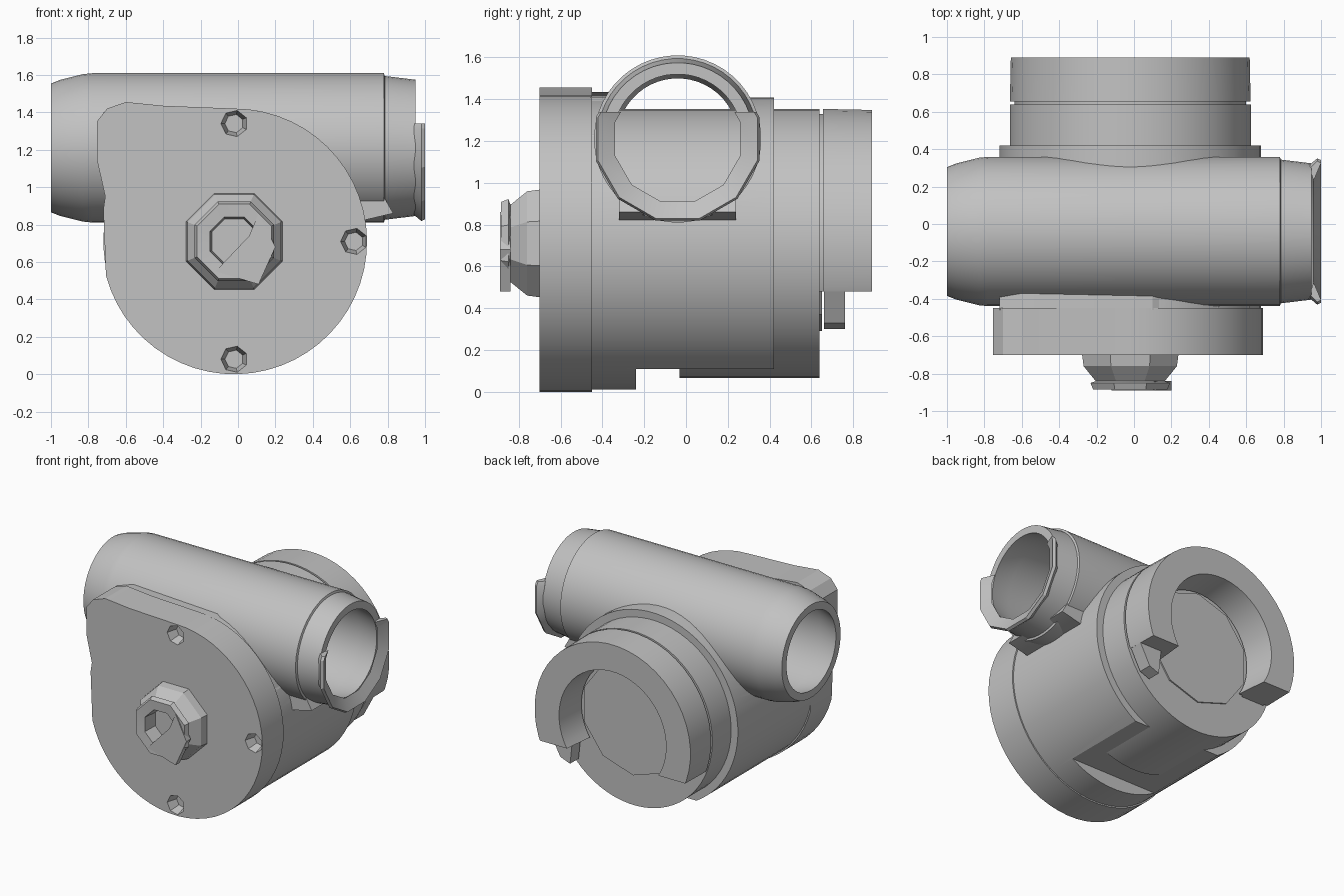
import bpy, bmesh, math
from mathutils import Matrix, Vector

if "Cube" in bpy.data.objects:
    bpy.data.objects.remove(bpy.data.objects["Cube"], do_unlink=True)

metal = bpy.data.materials.new("cast_grey")
metal.use_nodes = True
GREY = (0.54, 0.54, 0.54, 1)
metal.diffuse_color = GREY
metal.node_tree.nodes["Principled BSDF"].inputs["Base Color"].default_value = GREY

BODY = Vector((-0.02, 0, 0.71))   # centre of the round housing, axis along y
PIPE = Vector((0, -0.04, 1.21))   # centre of the cross pipe, axis along x


def activate(obj):
    bpy.ops.object.select_all(action='DESELECT')
    obj.select_set(True)
    bpy.context.view_layer.objects.active = obj


def smooth_sides(obj):
    activate(obj)
    bpy.ops.object.shade_smooth_by_angle(angle=math.radians(25))


def finish(name, bm):
    bmesh.ops.recalc_face_normals(bm, faces=bm.faces)
    mesh = bpy.data.meshes.new(name)
    bm.to_mesh(mesh)
    bm.free()
    obj = bpy.data.objects.new(name, mesh)
    bpy.context.collection.objects.link(obj)
    mesh.materials.append(metal)
    smooth_sides(obj)
    return obj


def lathe(name, profile, axis, centre, sides=48, closed=False):
    """Spin (position along axis, radius) points about the x or y axis."""
    bm = bmesh.new()
    rings = []
    for along, r in profile:
        ring = []
        for i in range(sides):
            a = math.tau * (i + 0.5) / sides
            u, w = r * math.cos(a), r * math.sin(a)
            p = Vector((along, u, w)) if axis == 'X' else Vector((u, along, w))
            ring.append(bm.verts.new(p + centre))
        rings.append(ring)
    pairs = list(zip(rings, rings[1:]))
    if closed:
        pairs.append((rings[-1], rings[0]))
    else:
        bm.faces.new(rings[0])
        bm.faces.new(rings[-1])
    for a, b in pairs:
        for i in range(sides):
            j = (i + 1) % sides
            bm.faces.new((a[i], a[j], b[j], b[i]))
    return finish(name, bm)


def box(name, low, high):
    bm = bmesh.new()
    low, high = Vector(low), Vector(high)
    bmesh.ops.create_cube(bm, size=1, matrix=Matrix.Translation((low + high) / 2)
                          @ Matrix.Diagonal((*(high - low), 1)))
    return finish(name, bm)


def extrude(name, outline, y0, y1):
    """Extrude an (x, z) outline along y."""
    bm = bmesh.new()
    face = bm.faces.new([bm.verts.new((x, y0, z)) for x, z in outline])
    out = bmesh.ops.extrude_face_region(bm, geom=[face])
    moved = [v for v in out["geom"] if isinstance(v, bmesh.types.BMVert)]
    bmesh.ops.translate(bm, verts=moved, vec=(0, y1 - y0, 0))
    return finish(name, bm)


def cut(obj, *cutters):
    for cutter in cutters:
        cutter.hide_render = True
        mod = obj.modifiers.new("cut", 'BOOLEAN')
        mod.operation, mod.solver, mod.object = 'DIFFERENCE', 'EXACT', cutter
        activate(obj)
        # Keep the cut ahead of the smoothing modifier
        bpy.ops.object.modifier_move_to_index(modifier=mod.name, index=0)
        bpy.ops.object.modifier_apply(modifier=mod.name)
        bpy.data.objects.remove(cutter, do_unlink=True)
    smooth_sides(obj)


def pipe_bore():
    return lathe("pipe_bore", [(-1.1, 0.36), (1.1, 0.36)], 'X', PIPE)


# Front cover: round plate with a raised lobe at the upper corner
arc = [(BODY.x + 0.71 * math.cos(a), BODY.z + 0.71 * math.sin(a))
       for a in (math.radians(90 - 255 * i / 40) for i in range(41))]
lobe = [(-0.72, 0.88), (-0.71, 0.95), (-0.755, 1.15), (-0.755, 1.35),
        (-0.7, 1.42), (-0.6, 1.455), (-0.4, 1.435)]
cover = extrude("front_cover", arc + lobe, -0.70, -0.45)
for x, z in ((-0.02, 1.34), (0.62, 0.71), (-0.02, 0.08)):
    cut(cover, lathe("screw_pocket", [(-0.75, 0.085), (-0.62, 0.05)], 'Y',
                     Vector((x, 0, z)), 7))

# Outer housing: opened at the bottom and bored through for the pipe
housing = lathe("outer_housing", [(-0.452, 0.70), (0.42, 0.70)], 'Y', BODY, 64)
cut(housing, box("underside_cut", (-0.8, -0.24, -0.1), (0.8, 0.5, 0.11)), pipe_bore())

# Inner barrel, hollowed where the underside is open
barrel = lathe("inner_barrel", [(-0.44, 0.645), (0.64, 0.645)], 'Y', BODY, 64)
cut(barrel, box("underside_pocket", (-0.33, -0.24, -0.1), (0.29, -0.03, 0.16)))

# Rear plate and groove neck
lathe("rear_plate", [(0.63, 0.42), (0.65, 0.42)], 'Y', BODY, 10)
neck = lathe("groove_neck", [(0.62, 0.62), (0.67, 0.62), (0.67, 0.45), (0.62, 0.45)],
             'Y', BODY, closed=True)
cut(neck, box("neck_cut", (-0.9, 0.6, -0.1), (0.9, 0.8, 0.48)))

# Rear collar: upper part of a thick ring, with a broken tab below it
collar = lathe("rear_collar", [(0.655, 0.645), (0.89, 0.64), (0.89, 0.44), (0.655, 0.42)],
               'Y', BODY, closed=True)
cut(collar, box("collar_cut", (-0.9, 0.5, -0.1), (0.9, 1.0, 0.48)))
extrude("collar_tab", [(0.40, 0.48), (0.58, 0.48), (0.50, 0.33), (0.42, 0.30)], 0.66, 0.76)

# Cross pipe: hollow, tapered on one end and stepped on the other
lathe("cross_pipe", [(-1.0, 0.345), (-0.95, 0.365), (-0.83, 0.395), (-0.78, 0.40),
                     (0.78, 0.40), (0.785, 0.385), (0.95, 0.365), (0.95, 0.31),
                     (0.78, 0.345), (-0.83, 0.345), (-1.0, 0.29)], 'X', PIPE, closed=True)

# Broken lip hanging around the lower side of the pipe mouth
lip = lathe("pipe_lip", [(0.94, 0.37), (0.98, 0.405), (1.0, 0.395), (0.96, 0.31)],
            'X', PIPE, 12, closed=True)
cut(lip, box("lip_cut", (0.8, -0.6, 1.34), (1.1, 0.6, 1.8)))

# Webs joining the pipe to the cover and housing
web = extrude("front_web", [(-0.72, 1.0), (-0.72, 1.40), (-0.6, 1.435), (0.1, 1.41),
                            (0.45, 1.23), (0.62, 1.0)], -0.46, -0.37)
side = extrude("side_web", [(0.55, 1.05), (0.75, 1.0), (0.83, 0.86), (0.66, 0.82),
                            (0.55, 0.82)], -0.32, 0.24)
for part in (web, side):
    cut(part, pipe_bore())

# Hollow faceted hub on the cover, partly closed by a bent flap
lathe("hub", [(-0.69, 0.28), (-0.76, 0.27), (-0.84, 0.20), (-0.85, 0.23), (-0.885, 0.215),
              (-0.88, 0.14), (-0.77, 0.13)], 'Y', BODY, 8)
extrude("hub_flap", [(-0.12, 0.55), (0.11, 0.48), (0.2, 0.68), (0.11, 0.86), (0.06, 0.74)],
        -0.89, -0.84)
